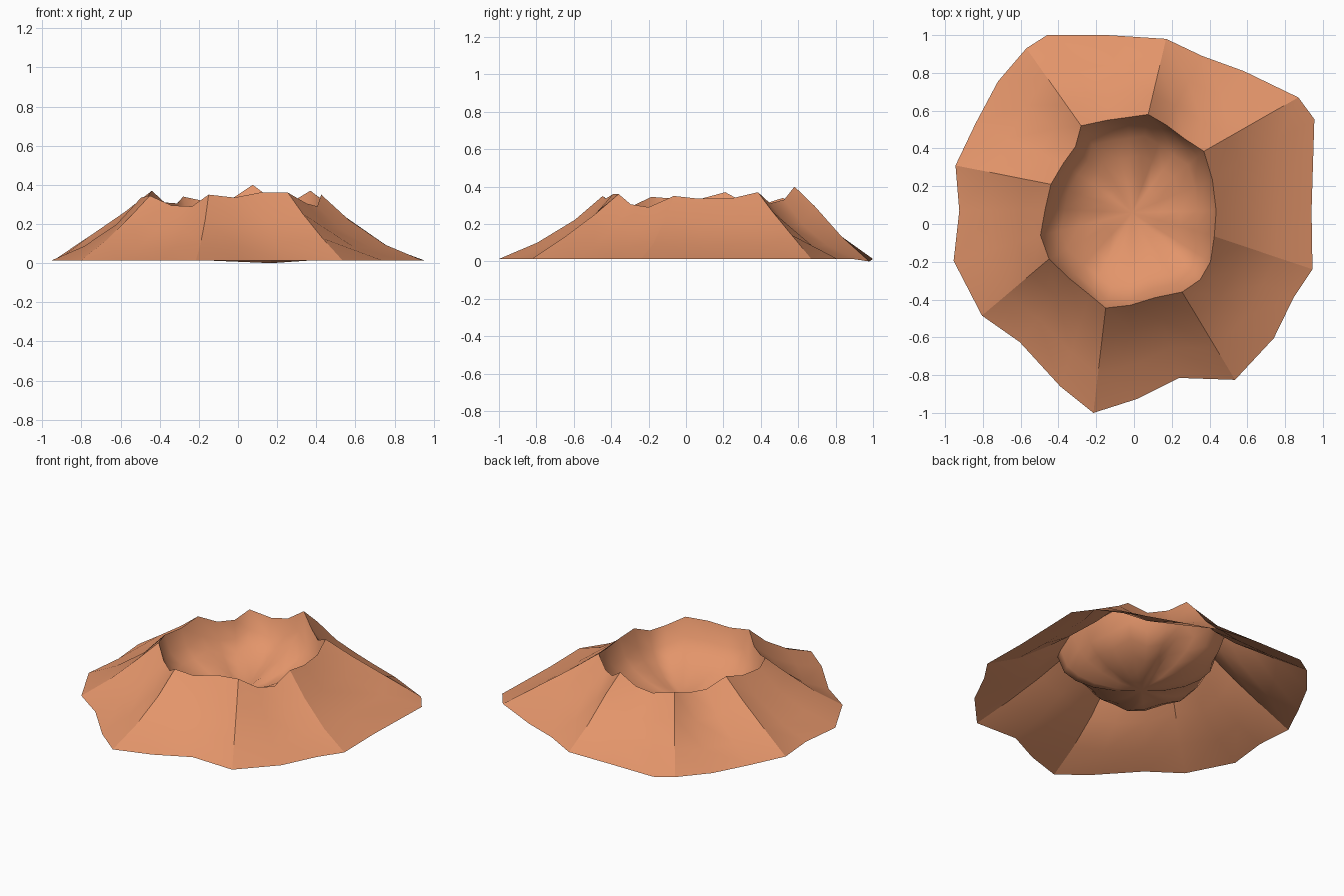
import bpy, bmesh, math
from mathutils import Vector

if "Cube" in bpy.data.objects:
    bpy.data.objects.remove(bpy.data.objects["Cube"])

# Outer foot (x, y): 24 points, every third one ends a ridge
FOOT = [(-.57, .93), (-.46, 1.0), (-.14, 1.0), (.17, .98), (.36, .89), (.58, .81),
        (.87, .67), (.955, .555), (.94, .07), (.945, -.24), (.845, -.39), (.74, -.605),
        (.535, -.825), (.24, -.815), (.02, -.925), (-.215, -1.0), (-.39, -.86), (-.605, -.625),
        (-.805, -.485), (-.955, -.195), (-.925, .07), (-.945, .31), (-.84, .53), (-.72, .755)]

# Crater rim (x, y, z): same order
RIM = [(-.28, .52, .34), (-.14, .55, .31), (-.03, .565, .33),
       (.075, .58, .40), (.17, .525, .33), (.27, .45, .31),
       (.37, .385, .37), (.415, .235, .335), (.435, .07, .335),
       (.425, -.065, .35), (.405, -.20, .29), (.35, -.295, .305),
       (.255, -.36, .36), (.11, -.39, .36), (-.02, -.43, .335),
       (-.15, -.445, .35), (-.235, -.375, .29), (-.34, -.29, .295),
       (-.45, -.185, .345), (-.495, -.06, .335), (-.47, .08, .335),
       (-.44, .21, .37), (-.375, .32, .31), (-.31, .41, .305)]

N = len(RIM)
BASE = .013
MEAN, DEPTH = .335, .285        # mean rim height, bowl depth
CENTRE = Vector((-.01, .06, MEAN - DEPTH))

# Slope rings: distance from rim to foot, height share in valleys, on each ridge
SLOPE = [(.27, .58, (.69, .73, .71, .62, .69, .62, .69, .70)),
         (.63, .23, (.31, .31, .36, .24, .33, .26, .31, .35))]
# Bowl rings: share of the rim radius
BOWL = [.92, .78, .58, .32]

bm = bmesh.new()
rim = [Vector(p) for p in RIM]
foot = [Vector((x, y, 0 if i == 3 else BASE)) for i, (x, y) in enumerate(FOOT)]

rings = [foot]
for t, valley, ridges in reversed(SLOPE):
    ring = []
    for i in range(N):
        p = rim[i].lerp(foot[i], t)
        share = valley if i % 3 else ridges[i // 3]
        p.z = BASE + (rim[i].z - BASE) * share
        ring.append(p)
    rings.append(ring)
rings.append(rim)
rim_row = len(rings) - 1
for s in BOWL:
    ring = []
    for p in rim:
        q = CENTRE.lerp(p, s)
        q.z = MEAN + (p.z - MEAN) * s - DEPTH * math.sqrt(1 - s * s)
        ring.append(q)
    rings.append(ring)

# Skin the rings and close the crater floor
rows = [[bm.verts.new(p) for p in ring] for ring in rings]
for a, b in zip(rows, rows[1:]):
    for i in range(N):
        j = (i + 1) % N
        bm.faces.new((a[i], a[j], b[j], b[i]))
mid = bm.verts.new(CENTRE)
for i in range(N):
    bm.faces.new((rows[-1][i], rows[-1][(i + 1) % N], mid))
for f in bm.faces:
    f.smooth = True
bm.normal_update()
if mid.normal.z < 0:
    bmesh.ops.reverse_faces(bm, faces=bm.faces[:])

# Crisp rim and ridge lines
for i in range(N):
    bm.edges.get((rows[rim_row][i], rows[rim_row][(i + 1) % N])).smooth = False
    if i % 3 == 0:
        for r in range(rim_row):
            bm.edges.get((rows[r][i], rows[r + 1][i])).smooth = False

mesh = bpy.data.meshes.new("crater")
bm.to_mesh(mesh)
bm.free()
mat = bpy.data.materials.new("terracotta")
mat.diffuse_color = (.77, .30, .145, 1)
mat.use_nodes = True
mat.node_tree.nodes["Principled BSDF"].inputs["Base Color"].default_value = mat.diffuse_color
mesh.materials.append(mat)
obj = bpy.data.objects.new("crater", mesh)
bpy.context.collection.objects.link(obj)
